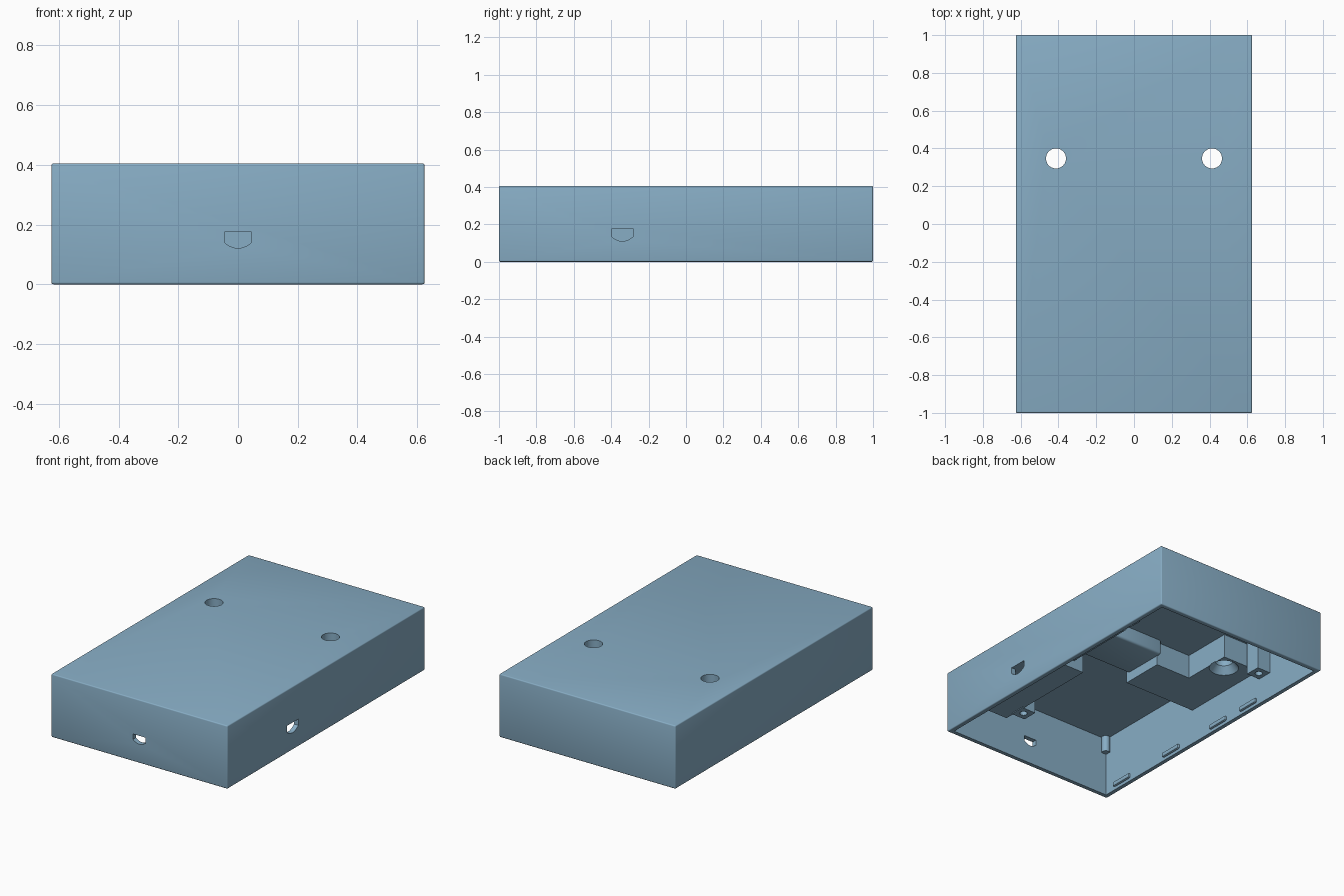
import bpy
import math
from mathutils import Matrix

if "Cube" in bpy.data.objects:
    bpy.data.objects.remove(bpy.data.objects["Cube"], do_unlink=True)

blue = bpy.data.materials.new("dusty_blue")
blue.use_nodes = True
BLUE = (0.245, 0.42, 0.56, 1)
blue.diffuse_color = BLUE
blue.node_tree.nodes["Principled BSDF"].inputs["Base Color"].default_value = BLUE

W, L, H = 0.625, 1.0, 0.405      # half width, half length, height
IX, IY = W - 0.03, L - 0.03      # inner faces of the walls
CEIL = 0.385
OVER = 0.01                      # overlap that buries parts in the shell
BOARD = 0.175                    # level of the circuit board seat


def prism(name, outline, z0, z1):
    """Extrude a flat outline from z0 to z1."""
    n = len(outline)
    verts = [(x, y, z) for z in (z0, z1) for x, y in outline]
    faces = [tuple(reversed(range(n))), tuple(range(n, 2 * n))]
    faces += [(i, (i + 1) % n, n + (i + 1) % n, n + i) for i in range(n)]
    mesh = bpy.data.meshes.new(name)
    mesh.from_pydata(verts, [], faces)
    mesh.materials.append(blue)
    obj = bpy.data.objects.new(name, mesh)
    bpy.context.collection.objects.link(obj)
    return obj


def box(name, x0, x1, y0, y1, z0, z1):
    return prism(name, [(x0, y0), (x1, y0), (x1, y1), (x0, y1)], z0, z1)


def cone(name, x, y, z0, z1, r0, r1):
    bpy.ops.mesh.primitive_cone_add(vertices=40, radius1=r0, radius2=r1,
                                    depth=z1 - z0, location=(x, y, (z0 + z1) / 2))
    obj = bpy.context.object
    obj.name = name
    obj.data.materials.append(blue)
    return obj


def apply(obj, mod):
    bpy.context.view_layer.objects.active = obj
    bpy.ops.object.modifier_apply(modifier=mod.name)


def bevel(obj, width, segments=3):
    mod = obj.modifiers.new("bevel", 'BEVEL')
    mod.width, mod.segments = width, segments
    apply(obj, mod)


def cut(obj, cutters):
    for c in cutters:
        mod = obj.modifiers.new("cut", 'BOOLEAN')
        mod.operation, mod.solver, mod.object = 'DIFFERENCE', 'EXACT', c
        apply(obj, mod)
    for c in cutters:
        bpy.data.objects.remove(c, do_unlink=True)


def smooth(obj):
    bpy.ops.object.select_all(action='DESELECT')
    obj.select_set(True)
    bpy.context.view_layer.objects.active = obj
    bpy.ops.object.shade_smooth_by_angle(angle=math.radians(35))


def port(half, low, side, rotation, centre):
    """Cutter for a port opening: straight top and a curved lower edge."""
    pts = [(half, BOARD), (-half, BOARD)]
    for i in range(13):
        t = -1 + i / 6
        pts.append((t * half, low + (side - low) * t * t))
    obj = prism("port_cutter", pts, -0.06, 0.06)
    obj.data.transform(Matrix.Translation(centre) @ rotation)
    return obj


upright = Matrix.Rotation(math.pi / 2, 4, 'X')
sideways = Matrix.Rotation(math.pi / 2, 4, 'Z') @ upright

# Shell with open underside
shell = box("case_shell", -W, W, -L, L, 0, H)
bevel(shell, 0.007)
cavity = box("cavity_cutter", -IX, IX, -IY, IY, -0.1, CEIL)
cut(shell, [cavity,
            port(0.045, 0.121, 0.14, upright, (0, -L, 0)),
            port(0.058, 0.11, 0.135, sideways, (W, -0.34, 0))]
    + [cone("hole_cutter", s * 0.413, 0.347, 0.2, 0.5, 0.053, 0.053) for s in (-1, 1)])
smooth(shell)

# Stepped ceiling blocks around the two holes
TOP = CEIL + OVER
HOLE_Z = 0.23
right_outline = [(-IX - OVER, -0.165), (-0.08, -0.165), (-0.08, 0.12),
                 (-0.33, 0.12), (-0.33, 0.45), (-IX - OVER, 0.45)]
left_outline = [(IX + OVER, -0.165), (IX + OVER, 0.45), (0.33, 0.45), (0.33, -0.165)]
for name, outline, x in (("right_hole_block", right_outline, -0.413),
                         ("left_hole_block", left_outline, 0.413)):
    block = prism(name, outline, HOLE_Z, TOP)
    cut(block, [cone("shaft", x, 0.347, 0.2, 0.5, 0.053, 0.053),
                cone("countersink", x, 0.347, HOLE_Z - 0.01, HOLE_Z + 0.045, 0.096, 0.053)])
    smooth(block)

# Middle shelf with softened edges
shelf = box("middle_shelf", -0.09, 0.34, -0.15, 0.15, 0.29, TOP)
bevel(shelf, 0.015)
smooth(shelf)

# Seat for the circuit board along the left wall
box("board_seat", 0.26, IX + OVER, -0.88, -0.165, BOARD, TOP)

# Screw posts with blind holes
for name, x, y in (("front_screw_post", 0.224, -0.765),
                   ("back_right_screw_post", -0.55, 0.51),
                   ("back_left_screw_post", 0.55, 0.51)):
    post = box(name, x - 0.05, x + 0.05, y - 0.05, y + 0.05, BOARD - 0.005, TOP)
    cut(post, [cone("pilot_hole", x, y, 0.1, 0.3, 0.022, 0.022)])
    smooth(post)

# Round pegs in the front corners
for side, s in (("right", -1), ("left", 1)):
    peg = cone(side + "_corner_peg", s * (IX - 0.015), -IY + 0.015, 0.28, TOP, 0.025, 0.025)
    smooth(peg)

# Snap ridges along the rim of both long walls
for side, s in (("right", -1), ("left", 1)):
    for i, y in enumerate((-0.82, -0.36, 0.08, 0.36)):
        xs = sorted((s * (IX + OVER), s * (IX - 0.014)))
        ridge = box(f"{side}_snap_ridge_{i + 1}", *xs, y - 0.075, y + 0.075, 0.02, 0.05)
        bevel(ridge, 0.008, 2)
